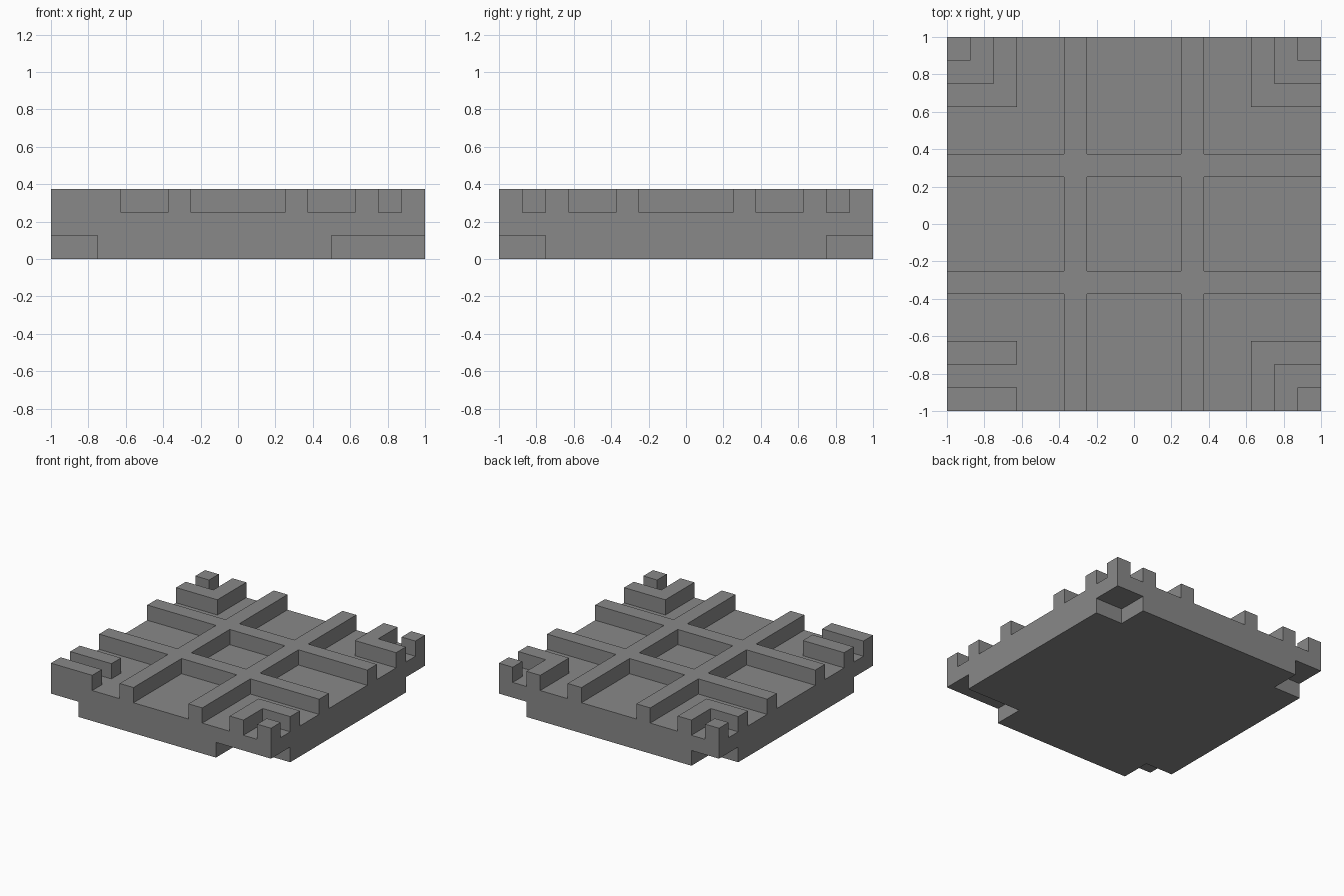
import bpy
import bmesh

old = bpy.data.objects.get("Cube")
if old:
    bpy.data.objects.remove(old, do_unlink=True)

GRID = 0.125          # the model sits on a 16 x 16 grid of blocks
STEPS = 16

grey = bpy.data.materials.new("stone_grey")
grey.use_nodes = True
colour = (0.25, 0.25, 0.25, 1)
grey.diffuse_color = colour
bsdf = grey.node_tree.nodes["Principled BSDF"]
bsdf.inputs["Base Color"].default_value = colour
bsdf.inputs["Roughness"].default_value = 0.9


def inside(i, j, rects):
    return any(a <= i < b and c <= j < d for a, b, c, d in rects)


def layer(name, level, solid, cut=()):
    """Raise a one-block layer from rectangles (x0, x1, y0, y1) in grid steps."""
    bm = bmesh.new()
    z = level * GRID
    for i in range(STEPS):
        for j in range(STEPS):
            if inside(i, j, solid) and not inside(i, j, cut):
                corners = ((i, j), (i + 1, j), (i + 1, j + 1), (i, j + 1))
                bm.faces.new([bm.verts.new((x * GRID - 1, y * GRID - 1, z)) for x, y in corners])
    bmesh.ops.remove_doubles(bm, verts=bm.verts, dist=0.001)
    raised = bmesh.ops.extrude_face_region(bm, geom=bm.faces[:], use_keep_orig=True)
    tops = [v for v in raised["geom"] if isinstance(v, bmesh.types.BMVert)]
    bmesh.ops.translate(bm, verts=tops, vec=(0, 0, GRID))
    bmesh.ops.dissolve_limit(bm, angle_limit=0.01, verts=bm.verts, edges=bm.edges)
    bmesh.ops.recalc_face_normals(bm, faces=bm.faces)
    mesh = bpy.data.meshes.new(name)
    bm.to_mesh(mesh)
    bm.free()
    mesh.materials.append(grey)
    obj = bpy.data.objects.new(name, mesh)
    bpy.context.collection.objects.link(obj)
    return obj


full = (0, STEPS, 0, STEPS)

# Foot with notched corners, the front left one wider
layer("foot", 0, [full], [(0, 2, 0, 2), (12, 16, 0, 2), (0, 2, 14, 16), (14, 16, 14, 16)])

# Floor slab
layer("floor_slab", 1, [full])

# Crossing ribs
ribs = []
for k in (5, 10):
    ribs += [(k, k + 1, 0, STEPS), (0, STEPS, k, k + 1)]
layer("crossing_ribs", 2, ribs)

# Three corners with an angled wall around a small post
for name, right, back in (("front_left", 1, 0), ("back_left", 1, 1), ("back_right", 0, 1)):
    def span(a, b, far):
        return (STEPS - b, STEPS - a) if far else (a, b)
    wall = span(0, 3, right) + span(0, 3, back)
    gap = span(0, 2, right) + span(0, 2, back)
    post = span(0, 1, right) + span(0, 1, back)
    layer(name + "_angle_wall", 2, [wall], [gap])
    layer(name + "_post", 2, [post])

# Fourth corner with two parallel bars
layer("front_right_outer_bar", 2, [(0, 3, 0, 1)])
layer("front_right_inner_bar", 2, [(0, 3, 2, 3)])
